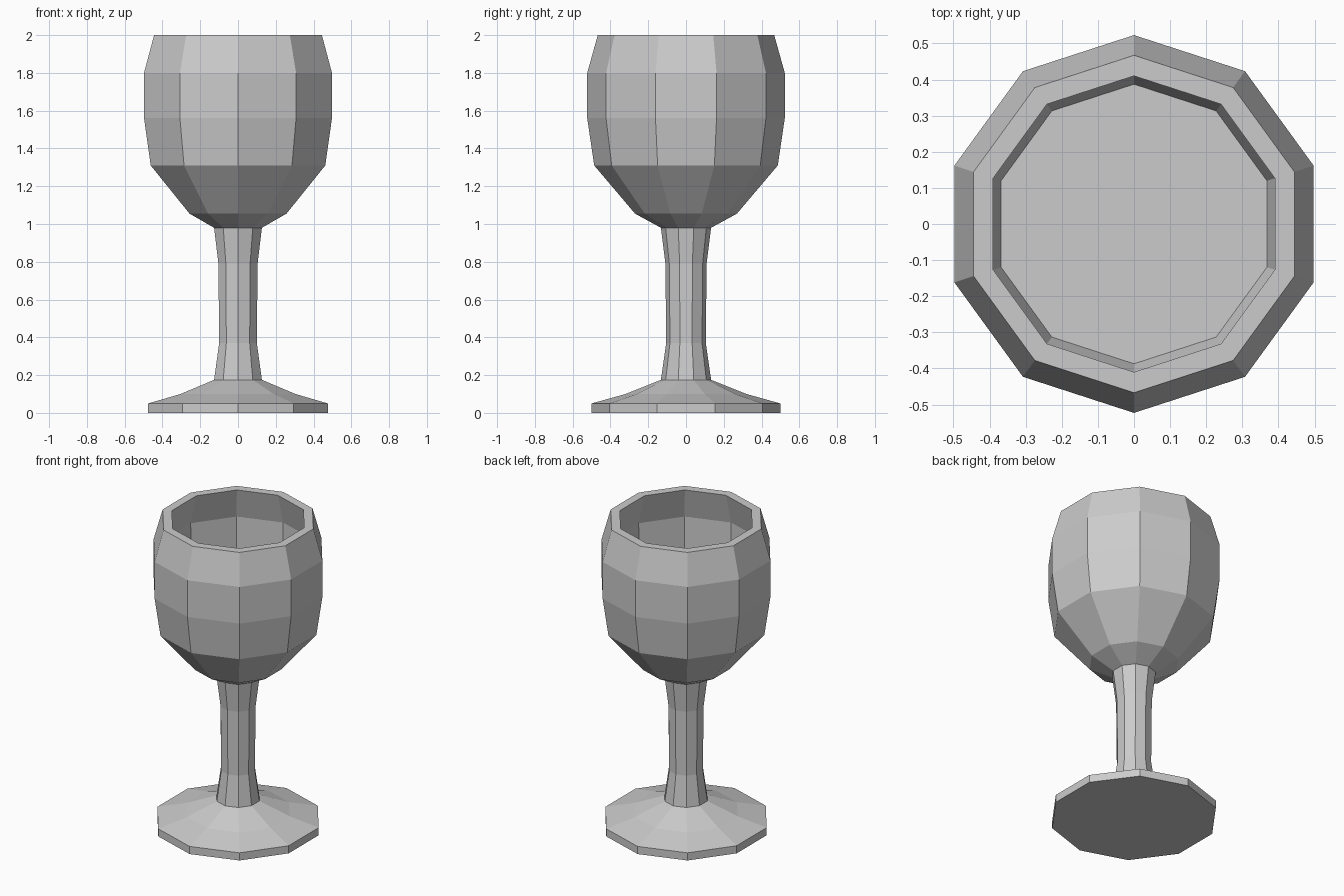
import bpy, bmesh
from math import cos, sin, tau

if "Cube" in bpy.data.objects:
    bpy.data.objects.remove(bpy.data.objects["Cube"])

SIDES = 10

# (radius, height): foot, stem, outer bowl, rim, then the inside of the bowl
PROFILE = [
    (0.50, 0.0), (0.50, 0.05), (0.32, 0.10), (0.133, 0.175),
    (0.105, 0.37), (0.109, 0.79), (0.133, 0.98),
    (0.27, 1.055), (0.486, 1.31), (0.523, 1.56), (0.523, 1.80), (0.467, 2.0),
    (0.41, 2.0), (0.466, 1.80), (0.462, 1.56), (0.387, 1.31),
]


def lathe(name, profile, sides):
    """Stack one ring of vertices per profile point, bridge them and cap both ends."""
    bm = bmesh.new()
    rings = []
    for r, z in profile:
        angles = [tau / 4 + tau * i / sides for i in range(sides)]
        rings.append([bm.verts.new((r * cos(a), r * sin(a), z)) for a in angles])
    for low, high in zip(rings, rings[1:]):
        for i in range(sides):
            j = (i + 1) % sides
            bm.faces.new((low[i], low[j], high[j], high[i]))
    bm.faces.new(rings[0][::-1])
    bm.faces.new(rings[-1])
    bmesh.ops.recalc_face_normals(bm, faces=bm.faces)
    mesh = bpy.data.meshes.new(name)
    bm.to_mesh(mesh)
    bm.free()
    obj = bpy.data.objects.new(name, mesh)
    bpy.context.collection.objects.link(obj)
    return obj


# Faceted goblet in one continuous shell
lathe("goblet", PROFILE, SIDES)
